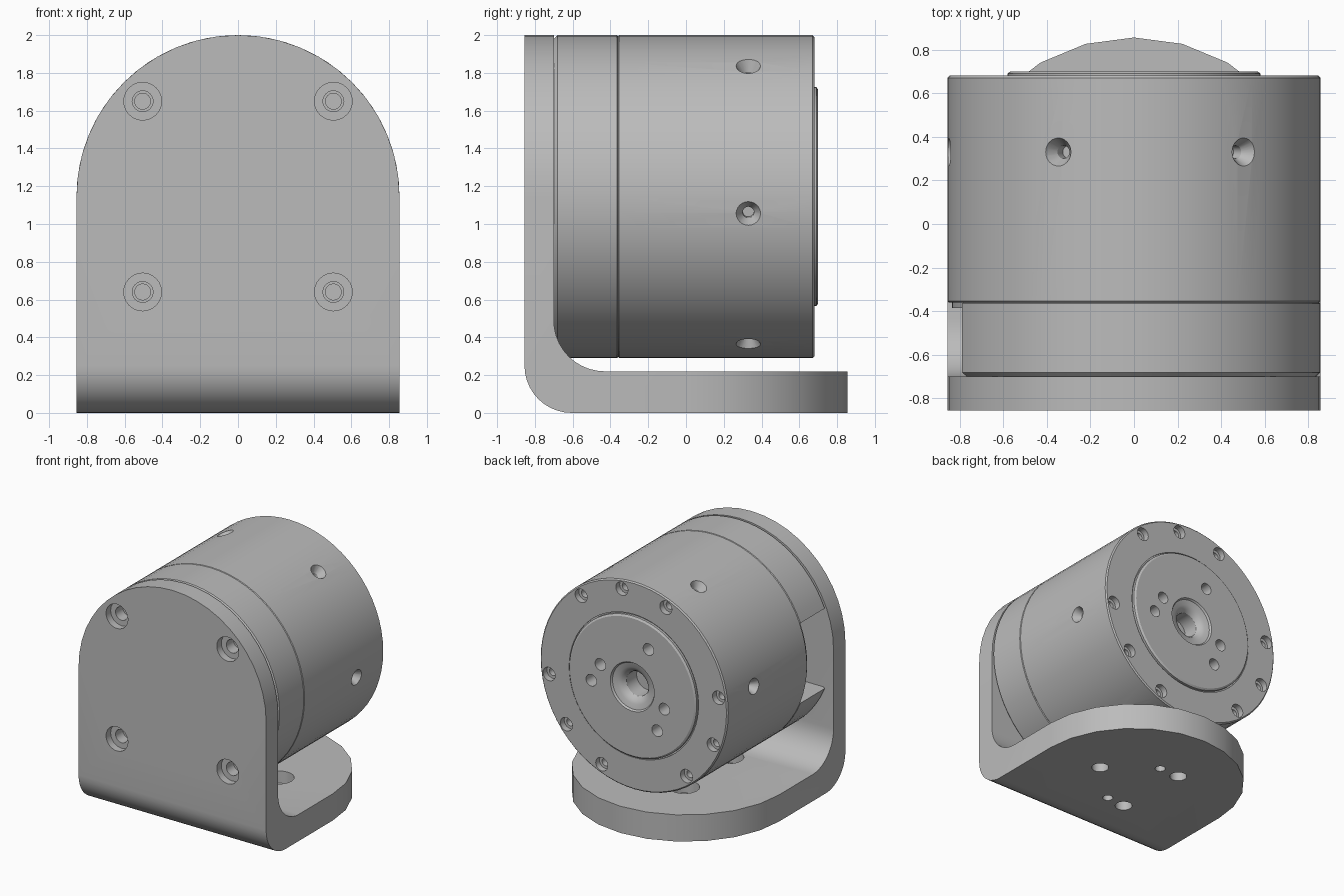
import bpy, bmesh, math
from mathutils import Matrix, Vector

if "Cube" in bpy.data.objects:
    bpy.data.objects.remove(bpy.data.objects["Cube"])

R = 0.855            # housing and bracket radius
AXIS_Z = 1.145       # height of the housing axis
BACK = Vector((0, 1, 0))

metal = bpy.data.materials.new("brushed_grey")
metal.use_nodes = True
grey = (0.5, 0.5, 0.5, 1)
metal.diffuse_color = grey
metal.node_tree.nodes["Principled BSDF"].inputs["Base Color"].default_value = grey


def polar(radius, degrees, y=0):
    """Point around the housing axis."""
    a = math.radians(degrees)
    return Vector((radius * math.cos(a), y, AXIS_Z + radius * math.sin(a)))


def arc(cx, cy, r, start, end, steps):
    angles = [math.radians(start + (end - start) * i / steps) for i in range(steps + 1)]
    return [(cx + r * math.cos(a), cy + r * math.sin(a)) for a in angles]


def lathe(bm, profile, origin, direction, steps=24):
    """Revolve (radius, height) points around a direction."""
    part = bmesh.new()
    verts = [part.verts.new((r, 0, h)) for r, h in profile]
    edges = [part.edges.new(pair) for pair in zip(verts, verts[1:])]
    bmesh.ops.spin(part, geom=verts + edges, cent=(0, 0, 0), axis=(0, 0, 1),
                   angle=math.tau, steps=steps)
    bmesh.ops.remove_doubles(part, verts=part.verts, dist=1e-5)
    bmesh.ops.recalc_face_normals(part, faces=part.faces)
    turn = Vector(direction).to_track_quat("Z", "Y").to_matrix().to_4x4()
    part.transform(Matrix.Translation(origin) @ turn)
    append(bm, part)


def prism(bm, outline, place, offset):
    """Extrude a closed outline; place maps outline points to space."""
    part = bmesh.new()
    face = part.faces.new([part.verts.new(place(a, b)) for a, b in outline])
    moved = bmesh.ops.extrude_face_region(part, geom=[face])["geom"]
    bmesh.ops.translate(part, vec=offset,
                        verts=[v for v in moved if isinstance(v, bmesh.types.BMVert)])
    bmesh.ops.recalc_face_normals(part, faces=part.faces)
    append(bm, part)


def append(bm, part):
    mesh = bpy.data.meshes.new("part")
    part.to_mesh(mesh)
    part.free()
    bm.from_mesh(mesh)
    bpy.data.meshes.remove(mesh)


def make(name, bm):
    mesh = bpy.data.meshes.new(name)
    bm.to_mesh(mesh)
    bm.free()
    mesh.materials.append(metal)
    obj = bpy.data.objects.new(name, mesh)
    bpy.context.collection.objects.link(obj)
    return obj


def boolean(obj, bm, operation="DIFFERENCE"):
    cutter = make("cutter", bm)
    cutter.hide_render = True
    mod = obj.modifiers.new("cut", "BOOLEAN")
    mod.object, mod.operation, mod.solver = cutter, operation, "EXACT"
    bpy.context.view_layer.objects.active = obj
    bpy.ops.object.modifier_apply(modifier=mod.name)
    bpy.data.objects.remove(cutter)


def finish(obj):
    bpy.ops.object.select_all(action="DESELECT")
    obj.select_set(True)
    bpy.context.view_layer.objects.active = obj
    bpy.ops.object.shade_smooth_by_angle(angle=math.radians(30))


def hole(bm, origin, inward, *rings):
    """Stepped hole: each ring is (top radius, bottom radius, depth)."""
    profile = [(0, -0.03), (rings[0][0], -0.03)]
    depth = 0
    for top, bottom, end in rings:
        profile += [(top, depth), (bottom, end)]
        depth = end
    lathe(bm, profile + [(0, depth)], origin, inward)


# Bracket: bent plate trimmed to a rounded top and a rounded foot
bm = bmesh.new()
bend = arc(-R + 0.25, 0.25, 0.25, 180, 270, 10)
inner = arc(-0.43, 0.49, 0.27, 270, 180, 10)
prism(bm, bend + [(0.9, 0), (0.9, 0.22)] + inner + [(-0.7, 2.1), (-R, 2.1)],
      lambda y, z: (-0.9, y, z), (1.8, 0, 0))
bracket = make("bracket", bm)
bm = bmesh.new()
prism(bm, arc(0, AXIS_Z, R, 0, 180, 24) + [(-R, -0.1), (R, -0.1)],
      lambda x, z: (x, -1, z), (0, 2, 0))
boolean(bracket, bm, "INTERSECT")
bm = bmesh.new()
wide = R + 0.002
prism(bm, arc(0, -0.002, wide, 0, 180, 12) + [(-wide, -1), (wide, -1)],
      lambda x, y: (x, y, -0.1), (0, 0, 2.2))
boolean(bracket, bm, "INTERSECT")

# Bracket holes: four counterbores in front, bolt and pin holes in the foot
mount_angles = (45, 135, 225, 315)
bm = bmesh.new()
for angle in mount_angles:
    hole(bm, polar(0.714, angle, -R), BACK, (0.1, 0.1, 0.06), (0.055, 0.055, 0.2))
for angle, radius, rings in (
        (3, 0.36, ((0.115, 0.115, 0.1), (0.066, 0.066, 0.3))),
        (123, 0.36, ((0.115, 0.115, 0.1), (0.066, 0.066, 0.3))),
        (243, 0.36, ((0.115, 0.115, 0.1), (0.066, 0.066, 0.3))),
        (92, 0.305, ((0.04, 0.04, 0.3),)),
        (272, 0.305, ((0.04, 0.04, 0.3),))):
    a = math.radians(angle)
    hole(bm, (radius * math.cos(a), radius * math.sin(a), 0.22), (0, 0, -1), *rings)
boolean(bracket, bm)
finish(bracket)

# Front cap of the housing, with a cable opening on one side
bm = bmesh.new()
lathe(bm, [(0, -0.699), (R - 0.02, -0.699), (R, -0.68), (R, -0.365),
           (R - 0.006, -0.36), (0, -0.36)], (0, 0, AXIS_Z), BACK, 64)
cap = make("housing_cap", bm)
bm = bmesh.new()
for angle in mount_angles:
    hole(bm, polar(0.714, angle, -0.699), BACK, (0.042, 0.042, 0.15))
boolean(cap, bm)
bm = bmesh.new()
h = 0.33
prism(bm, [(-1, AXIS_Z - h), (-0.5, AXIS_Z - h), (-0.5, AXIS_Z + h), (-1, AXIS_Z + h)],
      lambda x, z: (x, -0.75, z), (0, 0.45, 0))
boolean(cap, bm)
finish(cap)

# Main housing: locating lip, drum, raised output flange and dished centre bore
bm = bmesh.new()
lathe(bm, [(0, -0.385), (R - 0.02, -0.385), (R - 0.02, -0.36), (R - 0.006, -0.36),
           (R, -0.354), (R, 0.67), (R - 0.01, 0.68), (0.59, 0.68), (0.59, 0.67),
           (0.58, 0.67), (0.58, 0.69), (0.565, 0.7), (0.2, 0.7), (0.19, 0.685),
           (0.15, 0.675), (0.12, 0.66), (0.1, 0.63), (0.1, 0.5), (0, 0.5)],
      (0, 0, AXIS_Z), BACK, 64)
housing = make("motor_housing", bm)

bm = bmesh.new()
# Set screw holes around the drum
for i in range(6):
    spot = polar(R, 54 + 60 * i, 0.33)
    hole(bm, spot, Vector((0, 0.33, AXIS_Z)) - spot, (0.065, 0.03, 0.06), (0.03, 0.03, 0.12))
# Rim screw holes in three groups of three
for group in range(3):
    for step in (-30, 0, 30):
        hole(bm, polar(0.78, 82 + 120 * group + step, 0.68), -BACK,
             (0.055, 0.055, 0.05), (0.032, 0.032, 0.12))
# Output flange bolt and pin holes
for radius, angle in ((0.377, 113), (0.377, 233), (0.377, 353), (0.31, 20), (0.31, 200)):
    hole(bm, polar(radius, angle, 0.7), -BACK, (0.048, 0.048, 0.12))
boolean(housing, bm)
finish(housing)
